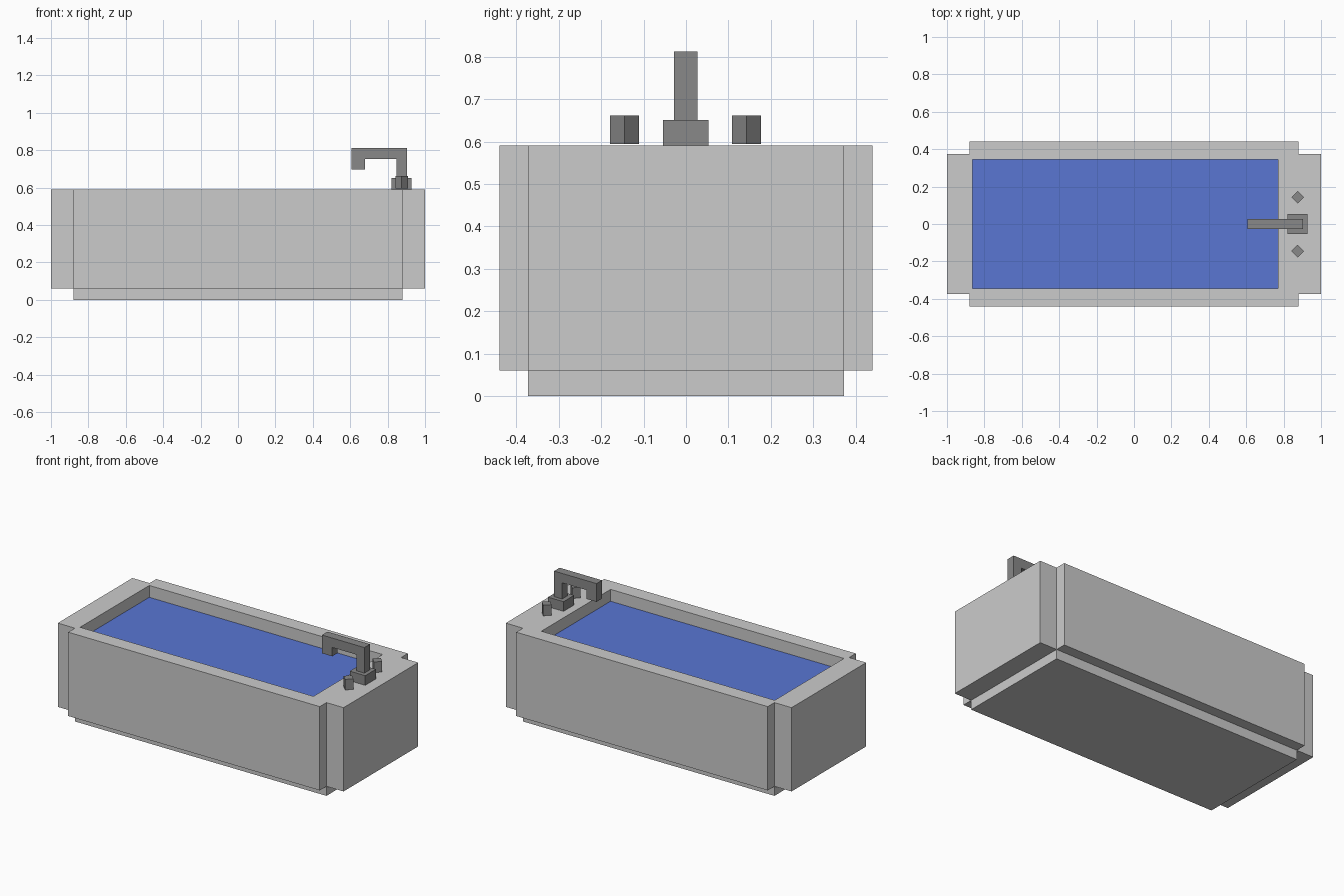
import bpy, bmesh
from math import pi

if "Cube" in bpy.data.objects:
    bpy.data.objects.remove(bpy.data.objects["Cube"])

def material(name, rgb):
    m = bpy.data.materials.new(name)
    m.diffuse_color = (*rgb, 1)
    m.use_nodes = True
    m.node_tree.nodes["Principled BSDF"].inputs["Base Color"].default_value = m.diffuse_color
    return m

WATER = material("water_blue", (0.10, 0.18, 0.65))
METAL = material("dark_metal", (0.25, 0.25, 0.25))

def make_object(name, bm, mat=None):
    bmesh.ops.recalc_face_normals(bm, faces=bm.faces)
    me = bpy.data.meshes.new(name)
    bm.to_mesh(me)
    bm.free()
    ob = bpy.data.objects.new(name, me)
    bpy.context.collection.objects.link(ob)
    if mat:
        me.materials.append(mat)
    return ob

def prism(name, pts, direction, mat=None):
    """Extrude a closed outline of 3D points along a direction."""
    bm = bmesh.new()
    face = bm.faces.new([bm.verts.new(p) for p in pts])
    ext = bmesh.ops.extrude_face_region(bm, geom=[face])["geom"]
    bmesh.ops.translate(bm, vec=direction,
                        verts=[v for v in ext if isinstance(v, bmesh.types.BMVert)])
    return make_object(name, bm, mat)

def rect(x0, x1, y0, y1, z):
    return [(x0, y0, z), (x1, y0, z), (x1, y1, z), (x0, y1, z)]

X, XS, Y, YS = 1.0, 0.88, 0.44, 0.373   # outer and stepped half sizes
RIM, BASE = 0.59, 0.06

# Tub body: cross-shaped outline with notched corners
quarter = [(X, YS), (XS, YS), (XS, Y)]
outline = (quarter + [(-x, y) for x, y in reversed(quarter)]
           + [(-x, -y) for x, y in quarter] + [(x, -y) for x, y in reversed(quarter)])
tub = prism("tub_body", [(x, y, BASE) for x, y in outline], (0, 0, RIM - BASE))

# Basin cut out of the body
cutter = prism("basin_cutter", rect(-0.863, 0.77, -0.346, 0.346, 0.12), (0, 0, 0.8))
cutter.hide_render = True
cutter.hide_set(True)
cut = tub.modifiers.new("basin", "BOOLEAN")
cut.operation, cut.object, cut.solver = "DIFFERENCE", cutter, "EXACT"

# Plinth under the tub
prism("plinth", rect(-XS, XS, -YS, YS, 0), (0, 0, BASE))

# Water surface filling the basin
bm = bmesh.new()
bm.faces.new([bm.verts.new(p) for p in rect(-0.863, 0.77, -0.346, 0.346, 0.515)])
make_object("water", bm, WATER)

# Tap: foot block and hooked spout
prism("tap_foot", rect(0.82, 0.928, -0.054, 0.053, RIM), (0, 0, 0.061), METAL)
hook = [(0.848, 0.651), (0.904, 0.651), (0.904, 0.8125), (0.607, 0.8125),
        (0.607, 0.697), (0.679, 0.697), (0.679, 0.753), (0.848, 0.753)]
prism("tap_spout", [(x, -0.028, z) for x, z in hook], (0, 0.055, 0), METAL)

# Diamond-shaped tap handles
for side, y in (("front", -0.145), ("back", 0.143)):
    r = 0.034
    pts = [(0.875 + r, y, 0.594), (0.875, y + r, 0.594),
           (0.875 - r, y, 0.594), (0.875, y - r, 0.594)]
    prism(f"tap_handle_{side}", pts, (0, 0, 0.067), METAL)
